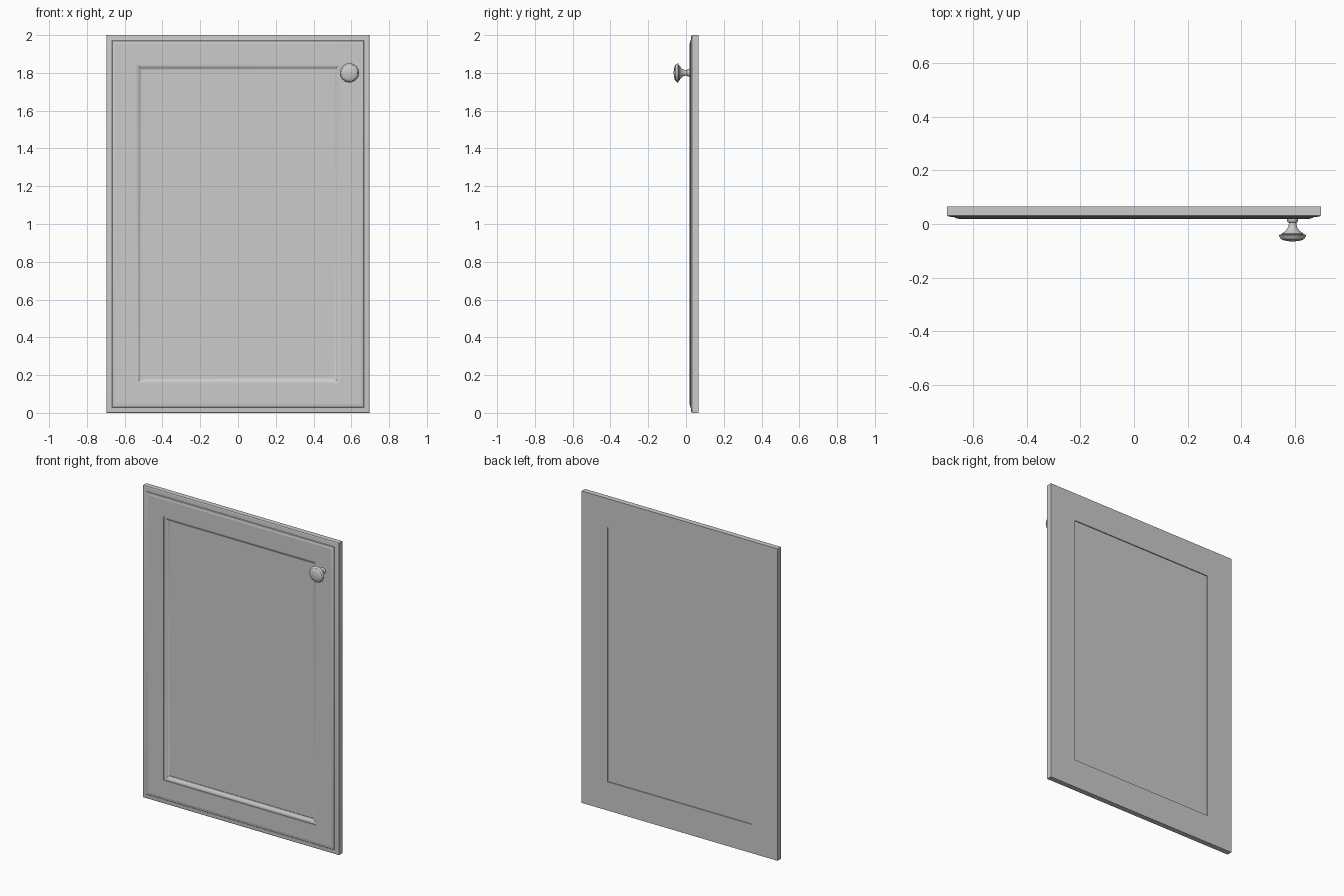
import bpy, bmesh, math

cube = bpy.data.objects.get("Cube")
if cube:
    bpy.data.objects.remove(cube, do_unlink=True)

WIDTH, HEIGHT = 1.39, 2.0

paint = bpy.data.materials.new("light grey paint")
paint.use_nodes = True
grey = (0.6, 0.6, 0.6, 1)
paint.diffuse_color = grey
paint.node_tree.nodes["Principled BSDF"].inputs["Base Color"].default_value = grey


def loft(name, rings, closed=False, smooth=30):
    """Skin a list of equal-sized point rings, capped or joined end to end."""
    bm = bmesh.new()
    loops = [[bm.verts.new(p) for p in ring] for ring in rings]
    pairs = list(zip(loops, loops[1:]))
    if closed:
        pairs.append((loops[-1], loops[0]))
    else:
        bm.faces.new(loops[0])
        bm.faces.new(loops[-1])
    for a, b in pairs:
        for i in range(len(a)):
            j = (i + 1) % len(a)
            bm.faces.new((a[i], a[j], b[j], b[i]))
    bmesh.ops.recalc_face_normals(bm, faces=bm.faces)
    mesh = bpy.data.meshes.new(name)
    bm.to_mesh(mesh)
    bm.free()
    mesh.materials.append(paint)
    obj = bpy.data.objects.new(name, mesh)
    bpy.context.collection.objects.link(obj)
    bpy.ops.object.select_all(action='DESELECT')
    obj.select_set(True)
    bpy.context.view_layer.objects.active = obj
    bpy.ops.object.shade_smooth_by_angle(angle=math.radians(smooth))
    return obj


def rectangle(inset, y):
    x = WIDTH / 2 - inset
    return [(-x, y, inset), (x, y, inset), (x, y, HEIGHT - inset), (-x, y, HEIGHT - inset)]


def circle(radius, y, cx=0.59, cz=1.80, sides=32):
    turn = [2 * math.pi * i / sides for i in range(sides)]
    return [(cx + radius * math.cos(t), y, cz + radius * math.sin(t)) for t in turn]


# Moulded frame: (inset from the door edge, depth), outer back round to inner back
frame_profile = [
    (0, 0.065), (0, 0.031), (0.004, 0.028), (0.028, 0.025),
    (0.031, 0.022), (0.036, 0.021), (0.042, 0.020), (0.045, 0.018),
    (0.155, 0.018), (0.155, 0.023), (0.162, 0.024), (0.169, 0.027),
    (0.175, 0.032), (0.180, 0.034), (0.184, 0.035), (0.184, 0.065),
]
loft("door_frame", [rectangle(*p) for p in frame_profile], closed=True, smooth=25)

# Flat centre panel, slightly recessed at the back
loft("centre_panel", [rectangle(0.182, 0.038), rectangle(0.182, 0.059)])

# Turned knob: (radius, depth), from the door outward
knob_profile = [
    (0.020, 0.019), (0.020, 0.010), (0.018, 0.007), (0.014, 0.005),
    (0.014, -0.002), (0.017, -0.012), (0.023, -0.022), (0.032, -0.030),
    (0.040, -0.035), (0.040, -0.038), (0.048, -0.039), (0.051, -0.042),
    (0.050, -0.046), (0.045, -0.052), (0.044, -0.055), (0.036, -0.060),
    (0.022, -0.063), (0.008, -0.065),
]
loft("door_knob", [circle(*p) for p in knob_profile], smooth=35)
